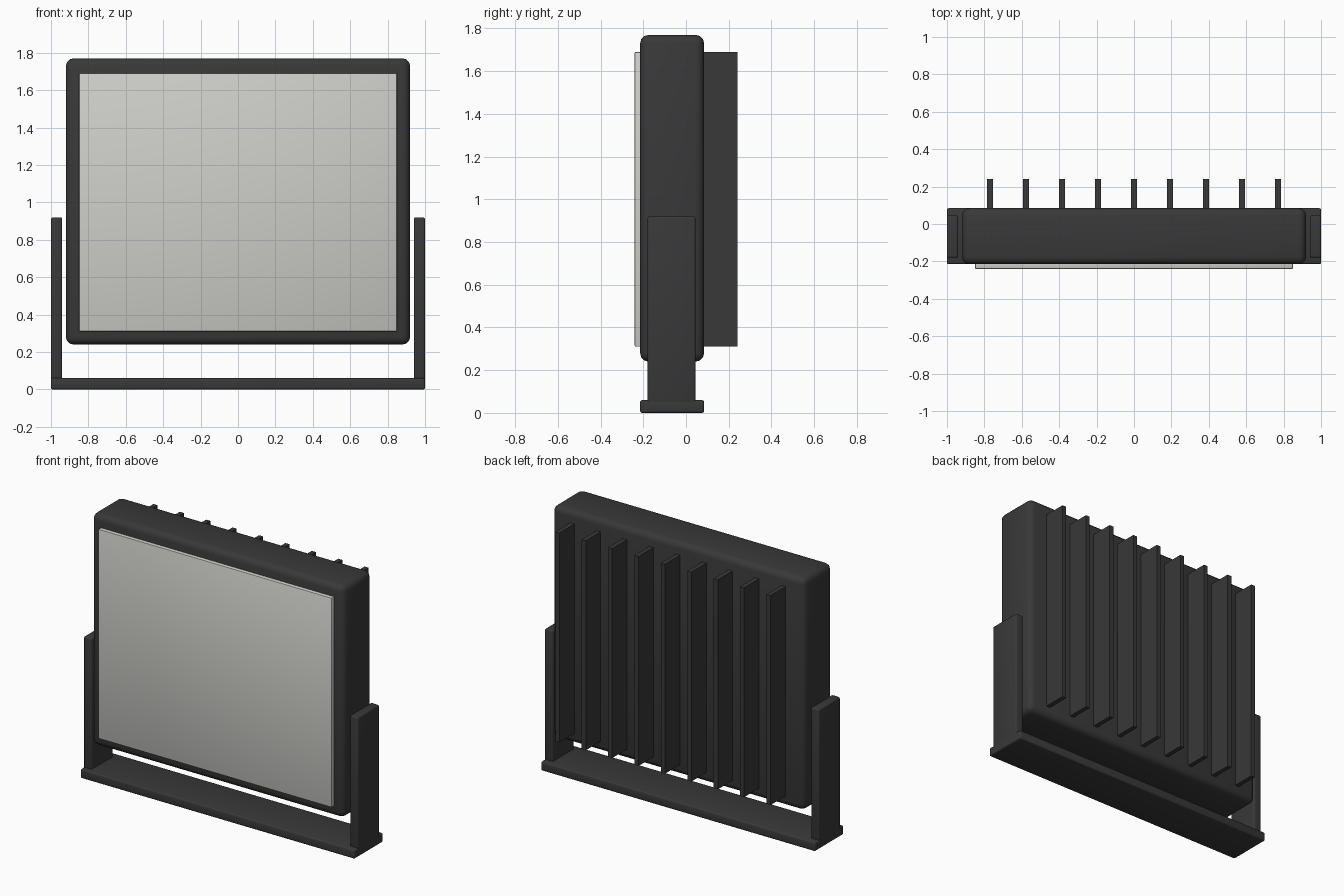
import bpy

cube = bpy.data.objects.get("Cube")
if cube:
    bpy.data.objects.remove(cube, do_unlink=True)


def make_material(name, color):
    mat = bpy.data.materials.new(name)
    mat.use_nodes = True
    mat.diffuse_color = color
    bsdf = mat.node_tree.nodes["Principled BSDF"]
    bsdf.inputs["Base Color"].default_value = color
    bsdf.inputs["Roughness"].default_value = 0.6
    return mat


dark_metal = make_material("dark metal", (0.04, 0.04, 0.04, 1))
pale_glass = make_material("pale glass", (0.62, 0.62, 0.59, 1))


def box(name, low, high, mat, bevel=0, segments=3):
    """Box between two corners, with optional rounded edges."""
    centre = [(a + b) / 2 for a, b in zip(low, high)]
    bpy.ops.mesh.primitive_cube_add(size=1, location=centre)
    obj = bpy.context.object
    obj.name = name
    obj.scale = [b - a for a, b in zip(low, high)]
    bpy.ops.object.transform_apply(location=False, rotation=False, scale=True)
    obj.data.materials.append(mat)
    if bevel:
        mod = obj.modifiers.new("Rounded edges", "BEVEL")
        mod.width = bevel
        mod.segments = segments
        bpy.ops.object.modifier_apply(modifier=mod.name)
        bpy.ops.object.shade_smooth_by_angle()
    return obj


FRONT, BACK = -0.215, 0.085

# Lamp housing and its front pane
box("housing", (-0.92, FRONT, 0.24), (0.92, BACK, 1.77), dark_metal, 0.04)
box("front_pane", (-0.85, -0.24, 0.31), (0.85, -0.19, 1.69), pale_glass, 0.005, 2)

# Cooling fins on the back
FINS = 9
for i in range(FINS):
    x = -0.77 + 1.54 * i / (FINS - 1)
    box(f"cooling_fin_{i + 1}", (x - 0.015, 0.06, 0.31), (x + 0.015, 0.24, 1.69), dark_metal)

# Bracket: base plate and two uprights
box("bracket_base", (-1, FRONT, 0), (1, BACK, 0.06), dark_metal, 0.01)
box("right_bracket_arm", (-1, -0.18, 0.03), (-0.94, 0.045, 0.92), dark_metal, 0.01)
box("left_bracket_arm", (0.94, -0.18, 0.03), (1, 0.045, 0.92), dark_metal, 0.01)
